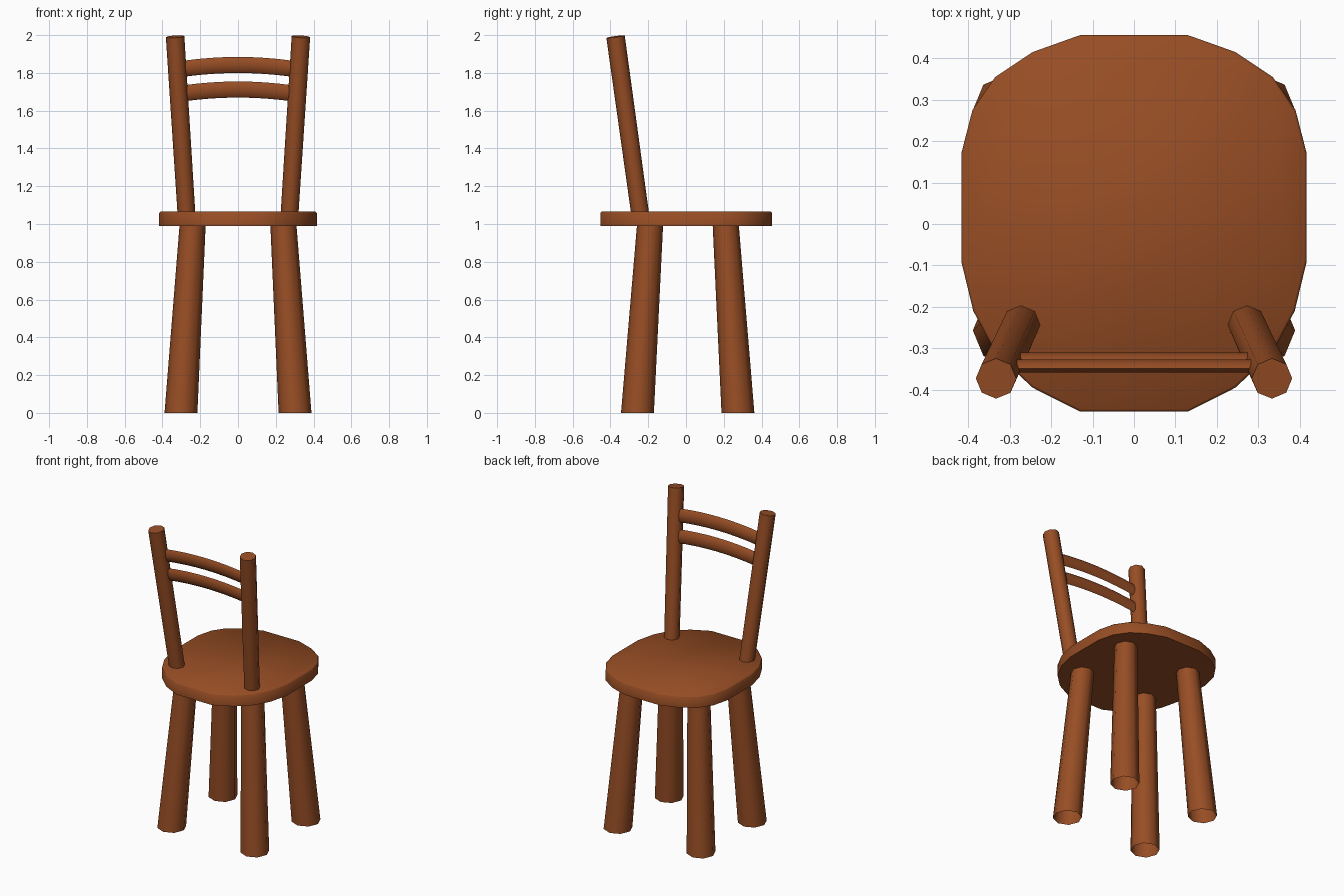
import bpy, bmesh, math
from mathutils import Vector

if "Cube" in bpy.data.objects:
    bpy.data.objects.remove(bpy.data.objects["Cube"])

wood = bpy.data.materials.new("brown wood")
wood.diffuse_color = (0.31, 0.075, 0.018, 1)
wood.use_nodes = True
wood.node_tree.nodes["Principled BSDF"].inputs["Base Color"].default_value = wood.diffuse_color


def finish(bm, name):
    bmesh.ops.recalc_face_normals(bm, faces=bm.faces)
    mesh = bpy.data.meshes.new(name)
    bm.to_mesh(mesh)
    bm.free()
    mesh.materials.append(wood)
    ob = bpy.data.objects.new(name, mesh)
    bpy.context.collection.objects.link(ob)
    bpy.ops.object.select_all(action='DESELECT')
    ob.select_set(True)
    bpy.context.view_layer.objects.active = ob
    bpy.ops.object.shade_smooth_by_angle(angle=math.radians(50))
    return ob


def loft(name, rings, cap_start=True, cap_end=True, sides=8):
    """Skin eight-sided rings, each given as (centre, axis u, axis v)."""
    bm = bmesh.new()
    loops = []
    for c, u, v in rings:
        loops.append([bm.verts.new(Vector(c) + Vector(u) * math.cos(a) + Vector(v) * math.sin(a))
                      for a in (2 * math.pi * i / sides for i in range(sides))])
    for a, b in zip(loops, loops[1:]):
        for i in range(sides):
            j = (i + 1) % sides
            bm.faces.new((a[i], a[j], b[j], b[i]))
    if cap_start:
        bm.faces.new(loops[0])
    if cap_end:
        bm.faces.new(loops[-1])
    return finish(bm, name)


# Seat: half outline mirrored in x, extruded, soft top rim
half = [(.13, -.453), (.245, -.395), (.335, -.31), (.388, -.21), (.417, -.09),
        (.417, .17), (.39, .275), (.335, .355), (.245, .415), (.13, .456)]
outline = half + [(-x, y) for x, y in reversed(half)]
bm = bmesh.new()
base = bm.faces.new([bm.verts.new((x, y, .99)) for x, y in outline])
ext = bmesh.ops.extrude_face_region(bm, geom=[base], use_keep_orig=True)
top = [g for g in ext["geom"] if isinstance(g, bmesh.types.BMVert)]
bmesh.ops.translate(bm, verts=top, vec=(0, 0, .075))
rim = [e for e in bm.edges if all(v.co.z > 1.06 for v in e.verts)]
bmesh.ops.bevel(bm, geom=rim, offset=.006, segments=1, affect='EDGES')
finish(bm, "seat")

for side, s in (("left", -1), ("right", 1)):
    # Splayed, tapered legs, open underneath
    for end, y0, y1 in (("front", -.257, -.19), ("back", .275, .21)):
        loft(f"{end}_{side}_leg",
             [((s * .302, y0, 0), (.087, 0, 0), (0, .087, 0)),
              ((s * .24, y1, 1.0), (.069, 0, 0), (0, .069, 0))],
             cap_start=False)
    # Leaning backrest posts, ends square to the axis
    p0, p1 = Vector((s * .272, -.241, 1.04)), Vector((s * .333, -.373, 1.992))
    d = (p1 - p0).normalized()
    u = (Vector((1, 0, 0)) - d * d.x).normalized()
    v = d.cross(u)
    loft(f"{side}_back_post", [(p0, u * .047, v * .047), (p1, u * .049, v * .049)])

# Arched backrest slats with a flattened section, leaning with the posts
lean = math.radians(8)
across = Vector((0, math.cos(lean), math.sin(lean))) * .016
up = Vector((0, -math.sin(lean), math.cos(lean))) * .043
for name, y, z in (("upper_slat", -.343, 1.842), ("lower_slat", -.326, 1.712)):
    rings = []
    for i in range(9):
        t = i / 4 - 1
        rings.append(((t * .287, y, z - .02 * t * t), across, up))
    loft(name, rings)
